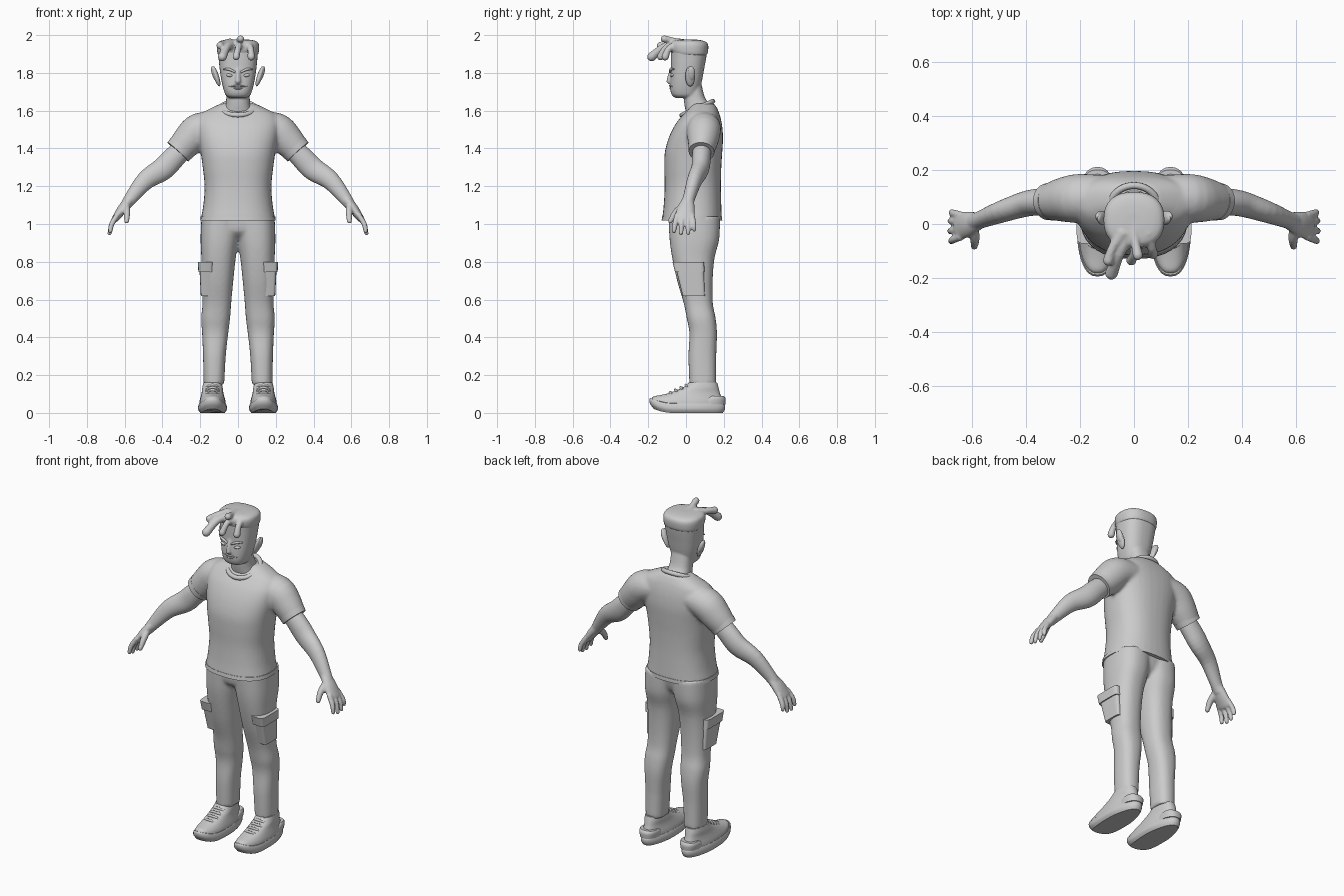
import bpy, bmesh
from math import sin, cos, pi, radians, copysign
from mathutils import Vector, Matrix

start_cube = bpy.data.objects.get("Cube")
if start_cube:
    bpy.data.objects.remove(start_cube)

clay = bpy.data.materials.new("light_grey")
clay.use_nodes = True
clay.diffuse_color = (.6, .6, .6, 1)
clay.node_tree.nodes["Principled BSDF"].inputs["Base Color"].default_value = clay.diffuse_color


def resample(rows, steps):
    """Smooth a list of number rows with a Catmull-Rom spline."""
    result = []
    last = len(rows) - 1
    for i in range(last):
        a, b, c, d = (rows[min(max(k, 0), last)] for k in (i - 1, i, i + 1, i + 2))
        for step in range(steps):
            t = step / steps
            result.append([
                (2 * q + (r - p) * t + (2 * p - 5 * q + 4 * r - s) * t * t
                 + (3 * q - p - 3 * r + s) * t ** 3) / 2
                for p, q, r, s in zip(a, b, c, d)])
    result.append(list(rows[-1]))
    return result


def skin(bm, rings):
    """Bridge rings of points into a closed skin."""
    loops = [[bm.verts.new(point) for point in ring] for ring in rings]
    count = len(loops[0])
    for low, high in zip(loops, loops[1:]):
        for i in range(count):
            j = (i + 1) % count
            bm.faces.new((low[i], low[j], high[j], high[i]))
    bm.faces.new(loops[0][::-1])
    bm.faces.new(loops[-1])


def oval(power, count=36):
    """Unit superellipse points."""
    angles = [2 * pi * i / count for i in range(count)]
    return [tuple(copysign(abs(f(a)) ** (2 / power), f(a)) for f in (cos, sin)) for a in angles]


def loft(bm, rows, power=2.4, side=1, steps=4, shape=None):
    """Stack level sections; each row is height, x range, y range."""
    rings = []
    for z, left, right, front, back in resample(rows, steps):
        ring = [Vector((side * ((left + right) / 2 + u * (right - left) / 2),
                        (front + back) / 2 + v * (back - front) / 2, z))
                for u, v in oval(power)]
        rings.append([shape(p) for p in ring] if shape else ring)
    skin(bm, rings)


def wide(*rows):
    """Centred loft rows from height, half width, front, back."""
    return [(z, -half, half, front, back) for z, half, front, back in rows]


def tube(bm, stations, side=1, rounded=False, across=(0, 1, 0), steps=4, count=20):
    """Sweep an oval along a path; each station is x, y, z, thickness, breadth."""
    rows = resample(stations, steps)
    points = [Vector((side * r[0], r[1], r[2])) for r in rows]
    frames = []
    for i, row in enumerate(rows):
        tangent = (points[min(i + 1, len(rows) - 1)] - points[max(i - 1, 0)]).normalized()
        frames.append((points[i], tangent, row[3], row[4]))
    if rounded:
        tip, tangent, thick, broad = frames[-1]
        for degrees in (25, 50, 70, 85):
            a = radians(degrees)
            frames.append((tip + tangent * thick * sin(a), tangent, thick * cos(a), broad * cos(a)))
    rings = []
    for centre, tangent, thick, broad in frames:
        v = Vector(across)
        v = (v - tangent * v.dot(tangent)).normalized()
        u = tangent.cross(v)
        rings.append([centre + u * thick * a + v * broad * b for a, b in oval(2, count)])
    skin(bm, rings)


def ball(bm, centre, radii, turn=0, axis='Z'):
    matrix = (Matrix.Translation(centre) @ Matrix.Rotation(radians(turn), 4, axis)
              @ Matrix.Diagonal((*radii, 1)))
    bmesh.ops.create_uvsphere(bm, u_segments=20, v_segments=14, radius=1, matrix=matrix)


def finish(bm, name, mirror=False, voxel=0, relax=3):
    """Turn the bmesh into an object, optionally mirrored and fused."""
    bmesh.ops.recalc_face_normals(bm, faces=bm.faces)
    mesh = bpy.data.meshes.new(name)
    bm.to_mesh(mesh)
    bm.free()
    mesh.materials.append(clay)
    mesh.shade_smooth()
    mesh.set_sharp_from_angle(angle=radians(45))
    part = bpy.data.objects.new(name, mesh)
    bpy.context.collection.objects.link(part)
    if mirror:
        part.modifiers.new("mirror", 'MIRROR').use_mirror_merge = False
    if voxel:
        fuse = part.modifiers.new("fuse", 'REMESH')
        fuse.mode = 'VOXEL'
        fuse.voxel_size = voxel
        fuse.use_smooth_shade = True
        soften = part.modifiers.new("soften", 'SMOOTH')
        soften.iterations = relax
    return part


# Shirt: torso fused with both sleeves
bm = bmesh.new()
loft(bm, wide((1.02, .198, -.127, .19), (1.1, .184, -.118, .187), (1.2, .177, -.113, .185),
              (1.3, .187, -.115, .187), (1.38, .198, -.112, .192), (1.46, .213, -.09, .196),
              (1.53, .22, -.055, .19), (1.58, .2, -.015, .178), (1.61, .15, .012, .166),
              (1.638, .09, .035, .15)))
for side in (1, -1):
    tube(bm, [(.1, .1, 1.52, .07, .08), (.2, .095, 1.5, .09, .09),
              (.26, .09, 1.445, .086, .082), (.315, .082, 1.385, .072, .066)], side, count=36)
finish(bm, "shirt", voxel=.01)

# Raised shirt trims
bm = bmesh.new()
tube(bm, [(.297, .084, 1.405, .078, .071), (.318, .082, 1.382, .074, .068)], count=36)
finish(bm, "sleeve_bands", mirror=True)
bm = bmesh.new()
loft(bm, wide((1.018, .2, -.129, .192), (1.04, .197, -.126, .191)))
finish(bm, "shirt_hem")
bpy.ops.mesh.primitive_torus_add(major_segments=40, minor_segments=10, major_radius=.09,
                                 minor_radius=.013, location=(0, .06, 1.613),
                                 rotation=(radians(24), 0, 0))
collar = bpy.context.object
collar.name = "shirt_collar"
collar.data.materials.append(clay)
collar.data.shade_smooth()

# Trousers: two legs fused with the seat
bm = bmesh.new()
for side in (1, -1):
    loft(bm, [(.15, .073, .182, .018, .16), (.3, .065, .185, .013, .16), (.42, .052, .19, .018, .164),
              (.5, .042, .195, .004, .157), (.58, .036, .188, -.012, .142), (.7, .025, .191, -.047, .141),
              (.82, .012, .194, -.073, .151), (.92, -.005, .198, -.087, .176),
              (1.04, -.02, .194, -.093, .18)], side=side)
loft(bm, wide((.92, .12, -.03, .12), (.96, .18, -.08, .155), (1.04, .19, -.09, .175)))
finish(bm, "trousers", voxel=.01)

# Cargo pockets with flaps
bm = bmesh.new()
loft(bm, [(.62, .13, .197, -.018, .1), (.78, .13, .205, -.058, .093)], power=6)
finish(bm, "cargo_pockets", mirror=True)
bm = bmesh.new()
loft(bm, [(.745, .13, .21, -.058, .098), (.8, .13, .212, -.072, .096)], power=6)
finish(bm, "pocket_flaps", mirror=True)

# Arms fused with hands
bm = bmesh.new()
tube(bm, [(.27, .085, 1.42, .052, .05), (.34, .082, 1.35, .06, .05), (.4, .074, 1.29, .061, .047),
          (.49, .045, 1.23, .05, .04), (.572, .014, 1.13, .034, .032), (.6, .005, 1.09, .027, .035)],
     count=28)
tube(bm, [(.572, .012, 1.13, .026, .032), (.612, 0, 1.08, .026, .046), (.648, -.008, 1.03, .019, .053)],
     rounded=True, count=28)
for y, reach in ((-.058, .012), (-.024, 0), (.01, .002), (.04, .02)):
    tube(bm, [(.638, y * .8, 1.05, .014, .014), (.668, y, 1, .014, .014),
              (.68 - reach / 3, y * 1.1, .95 + reach, .011, .011)], rounded=True, count=14)
tube(bm, [(.595, -.01, 1.1, .02, .022), (.588, -.055, 1.06, .018, .018),
          (.59, -.083, 1.015, .013, .013)], across=(1, 0, 0), rounded=True, count=14)
finish(bm, "arms", mirror=True, voxel=.006, relax=2)


# Shoes: sole, upper, heel tab and laces
def last_shape(p):
    toe = max(0, (-.07 - p.y) / .12)
    heel = max(0, (p.y - .05) / .15)
    p.x = .135 + (p.x - .135) * (1 - .18 * heel)
    p.z += .03 * toe * toe
    return p


bm = bmesh.new()
loft(bm, [(0, .07, .2, -.17, .195), (.018, .059, .211, -.19, .205), (.038, .06, .21, -.194, .207),
          (.05, .064, .206, -.188, .2)], shape=last_shape, steps=3)
finish(bm, "shoe_soles", mirror=True)
bm = bmesh.new()
loft(bm, [(.04, .064, .206, -.186, .195), (.065, .067, .203, -.172, .194), (.088, .073, .197, -.13, .185),
          (.11, .078, .192, -.075, .178), (.135, .08, .19, -.015, .172), (.16, .085, .185, .015, .165)],
     shape=last_shape)
finish(bm, "shoe_uppers", mirror=True)
bm = bmesh.new()
loft(bm, [(.045, .075, .195, .06, .208), (.075, .073, .197, .09, .21), (.09, .08, .19, .12, .2)],
     shape=last_shape)
finish(bm, "heel_tabs", mirror=True)
bm = bmesh.new()
for i in range(4):
    y, z = -.085 + .028 * i, .106 + .013 * i
    for lean in (-.008, .008):
        tube(bm, [(.1, y + .02 - lean, z - .008, .006, .006), (.135, y, z + .003, .007, .007),
                  (.17, y + .02 + lean, z - .008, .006, .006)], count=8)
finish(bm, "laces", mirror=True)

# Neck and head
bm = bmesh.new()
loft(bm, wide((1.59, .075, 0, .14), (1.63, .066, -.008, .128), (1.67, .062, -.012, .1),
              (1.75, .06, -.01, .08)))
loft(bm, wide((1.668, .045, -.055, .05), (1.68, .064, -.073, .06), (1.71, .076, -.083, .072),
              (1.76, .088, -.083, .085), (1.82, .097, -.08, .096), (1.88, .103, -.08, .107),
              (1.93, .106, -.078, .112), (1.95, .09, -.06, .1)), power=2.5)
ball(bm, (0, -.082, 1.755), (.015, .022, .015))
tube(bm, [(0, -.072, 1.82, .012, .012), (0, -.085, 1.785, .012, .012), (0, -.09, 1.757, .013, .014)],
     across=(1, 0, 0), rounded=True)
finish(bm, "head", voxel=.006, relax=2)

# Ears with inner hollow rims
bm = bmesh.new()
ball(bm, (.115, .022, 1.782), (.014, .026, .056), 18, 'Y')
ball(bm, (.124, .028, 1.795), (.014, .02, .042), 18, 'Y')
finish(bm, "ears", mirror=True)

# Eyes, angry brows and mouth
bm = bmesh.new()
ball(bm, (.044, -.071, 1.787), (.02, .012, .009), -8, 'Y')
finish(bm, "eyes", mirror=True)
bm = bmesh.new()
tube(bm, [(.014, -.083, 1.803, .005, .006), (.045, -.081, 1.818, .007, .007),
          (.075, -.065, 1.82, .004, .004)], rounded=True)
finish(bm, "brows", mirror=True)
bm = bmesh.new()
tube(bm, [(-.05, -.07, 1.727, .003, .004), (0, -.085, 1.732, .005, .006), (.05, -.07, 1.727, .003, .004)])
ball(bm, (0, -.079, 1.718), (.025, .009, .006))
finish(bm, "mouth")

# Hair: swept cap and rounded locks
bm = bmesh.new()
loft(bm, wide((1.895, .106, -.07, .112), (1.915, .111, -.084, .117), (1.945, .112, -.088, .118),
              (1.963, .104, -.08, .108), (1.973, .08, -.06, .08), (1.977, .04, -.02, .04)))
locks = [((-.02, -.03, 1.945), (-.055, -.11, 1.94), (-.083, -.182, 1.885), .024),
         ((.01, -.04, 1.95), (.002, -.105, 1.935), (-.01, -.135, 1.885), .019),
         ((.05, -.03, 1.95), (.066, -.088, 1.93), (.07, -.11, 1.885), .02),
         ((-.04, -.03, 1.955), (-.08, -.09, 1.955), (-.095, -.135, 1.945), .02),
         ((0, .02, 1.95), (.002, -.05, 1.967), (.014, -.115, 1.98), .019)]
for root, middle, tip, size in locks:
    tube(bm, [(*root, size * 1.4, size * 1.4), (*middle, size * .85, size * .85), (*tip, size, size)],
         across=(1, 0, 0), rounded=True)
finish(bm, "hair", voxel=.006, relax=2)
